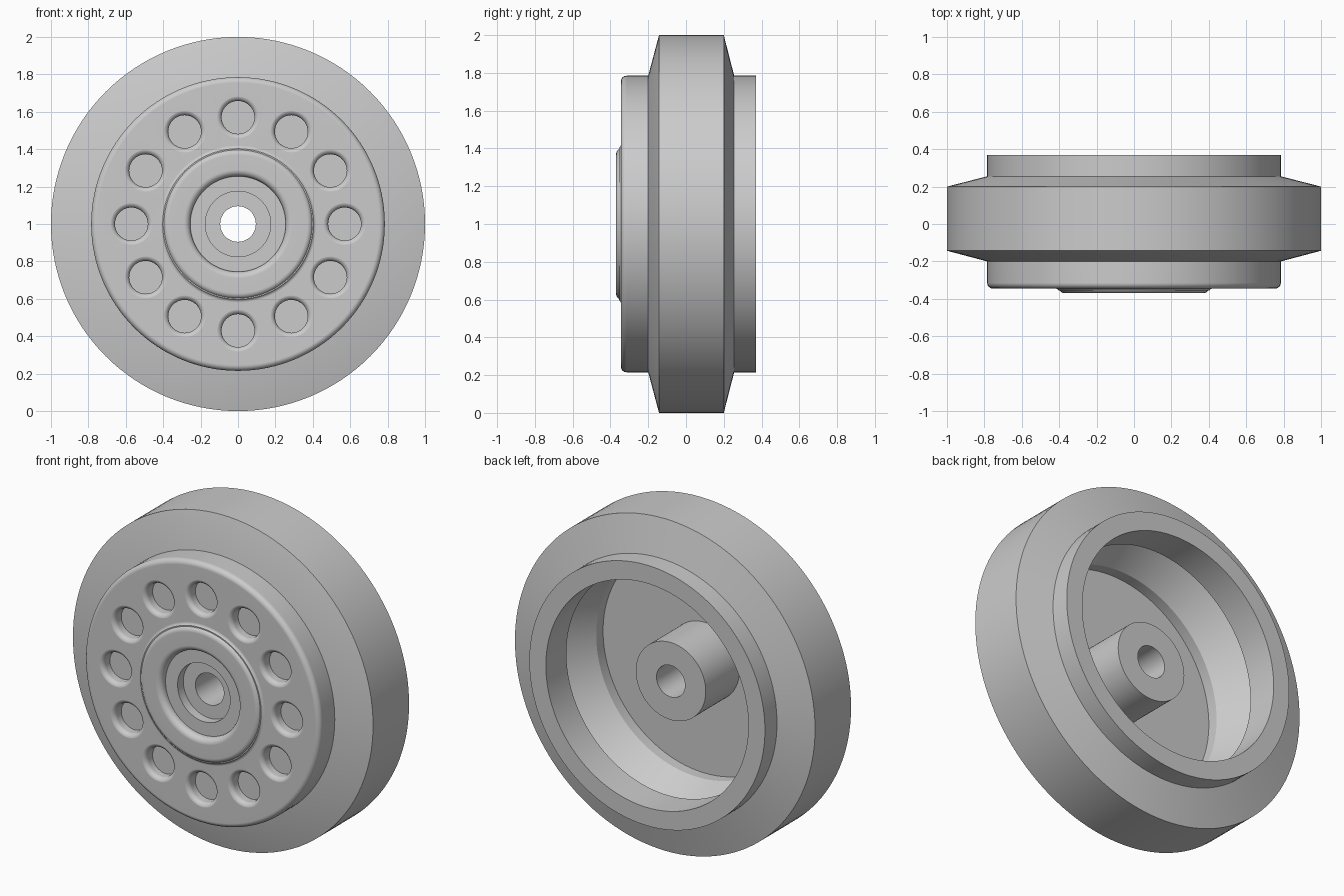
import bpy, bmesh
from math import sin, cos, pi, radians
from mathutils import Matrix, Vector

cube = bpy.data.objects.get("Cube")
if cube:
    bpy.data.objects.remove(cube, do_unlink=True)

grey = bpy.data.materials.new("plain grey")
grey.use_nodes = True
grey.diffuse_color = (0.6, 0.6, 0.6, 1)
grey.node_tree.nodes["Principled BSDF"].inputs["Base Color"].default_value = (0.6, 0.6, 0.6, 1)

AXLE = Vector((0, 0, 1))


def arc(r, y, size, start, end, steps=6):
    """Points (radius, y) of a fillet around a centre, angles in degrees."""
    return [(r + size * cos(radians(start + (end - start) * i / steps)),
             y + size * sin(radians(start + (end - start) * i / steps)))
            for i in range(steps + 1)]


def lathe(bm, profile, centre, sides):
    """Spin a closed (radius, y) profile around an axis parallel to y."""
    rings = []
    for k in range(sides):
        a = 2 * pi * k / sides
        rings.append([bm.verts.new(centre + Vector((r * cos(a), y, r * sin(a))))
                      for r, y in profile])
    n = len(profile)
    for k in range(sides):
        a, b = rings[k], rings[(k + 1) % sides]
        for i in range(n):
            j = (i + 1) % n
            bm.faces.new((a[i], a[j], b[j], b[i]))


def finish(name, bm):
    bmesh.ops.remove_doubles(bm, verts=bm.verts, dist=1e-5)
    bmesh.ops.recalc_face_normals(bm, faces=bm.faces)
    mesh = bpy.data.meshes.new(name)
    bm.to_mesh(mesh)
    bm.free()
    mesh.materials.append(grey)
    obj = bpy.data.objects.new(name, mesh)
    bpy.context.collection.objects.link(obj)
    return obj


def select(obj):
    bpy.ops.object.select_all(action="DESELECT")
    obj.select_set(True)
    bpy.context.view_layer.objects.active = obj


def smooth(obj):
    select(obj)
    bpy.ops.object.shade_smooth_by_angle(angle=radians(30))
    mod = obj.modifiers.new("flat face normals", "WEIGHTED_NORMAL")
    mod.keep_sharp = True


# Tyre with bevelled shoulders, rear lip and tapered inside
bm = bmesh.new()
lathe(bm, [(0.675, 0.37), (0.785, 0.37), (0.785, 0.255), (1, 0.2), (1, -0.143),
           (0.785, -0.2), (0.675, -0.2), (0.675, -0.11), (0.84, 0.175),
           (0.675, 0.175)], AXLE, 128)
tyre = finish("tyre", bm)

# Wheel disc: hub at the back, rounded rim, raised ring and stepped bore in front
face = -0.345
profile = [(0.095, 0.145), (0.233, 0.145), (0.233, -0.175), (0.70, -0.175),
           (0.70, -0.19), (0.785, -0.19)]
profile += arc(0.755, face + 0.03, 0.03, 0, -90)
profile += arc(0.42, face - 0.02, 0.02, 90, 150, 4)
profile += arc(0.37, -0.34, 0.03, -30, -90, 4)
profile += arc(0.29, -0.335, 0.035, -90, -180)
profile += [(0.255, -0.325), (0.175, -0.325), (0.175, -0.27), (0.095, -0.27)]
bm = bmesh.new()
lathe(bm, profile, AXLE, 128)
disc = finish("wheel_disc", bm)

# Ring of twelve blind pockets with rounded lips
bm = bmesh.new()
lip = 0.028
pocket = [(0, -0.28), (0.088, -0.28)]
pocket += arc(0.088 + lip, face + lip - 0.0005, lip, 180, 270)
pocket += [(0.088 + lip, -0.42), (0, -0.42)]
for k in range(12):
    spot = Matrix.Rotation(2 * pi * k / 12, 3, "Y") @ Vector((0.57, 0, 0))
    part = bmesh.new()
    lathe(part, pocket, AXLE + spot, 40)
    bmesh.ops.remove_doubles(part, verts=part.verts, dist=1e-5)
    # drop the collapsed faces along the pocket's own axis
    bmesh.ops.dissolve_degenerate(part, edges=part.edges, dist=1e-5)
    temp = bpy.data.meshes.new("temp")
    part.to_mesh(temp)
    part.free()
    bm.from_mesh(temp)
    bpy.data.meshes.remove(temp)
cutter = finish("pocket_cutter", bm)
cutter.hide_render = True

cut = disc.modifiers.new("pockets", "BOOLEAN")
cut.operation = "DIFFERENCE"
cut.solver = "EXACT"
cut.object = cutter
select(disc)
bpy.ops.object.modifier_apply(modifier=cut.name)
bpy.data.objects.remove(cutter, do_unlink=True)

for obj in (tyre, disc):
    smooth(obj)
